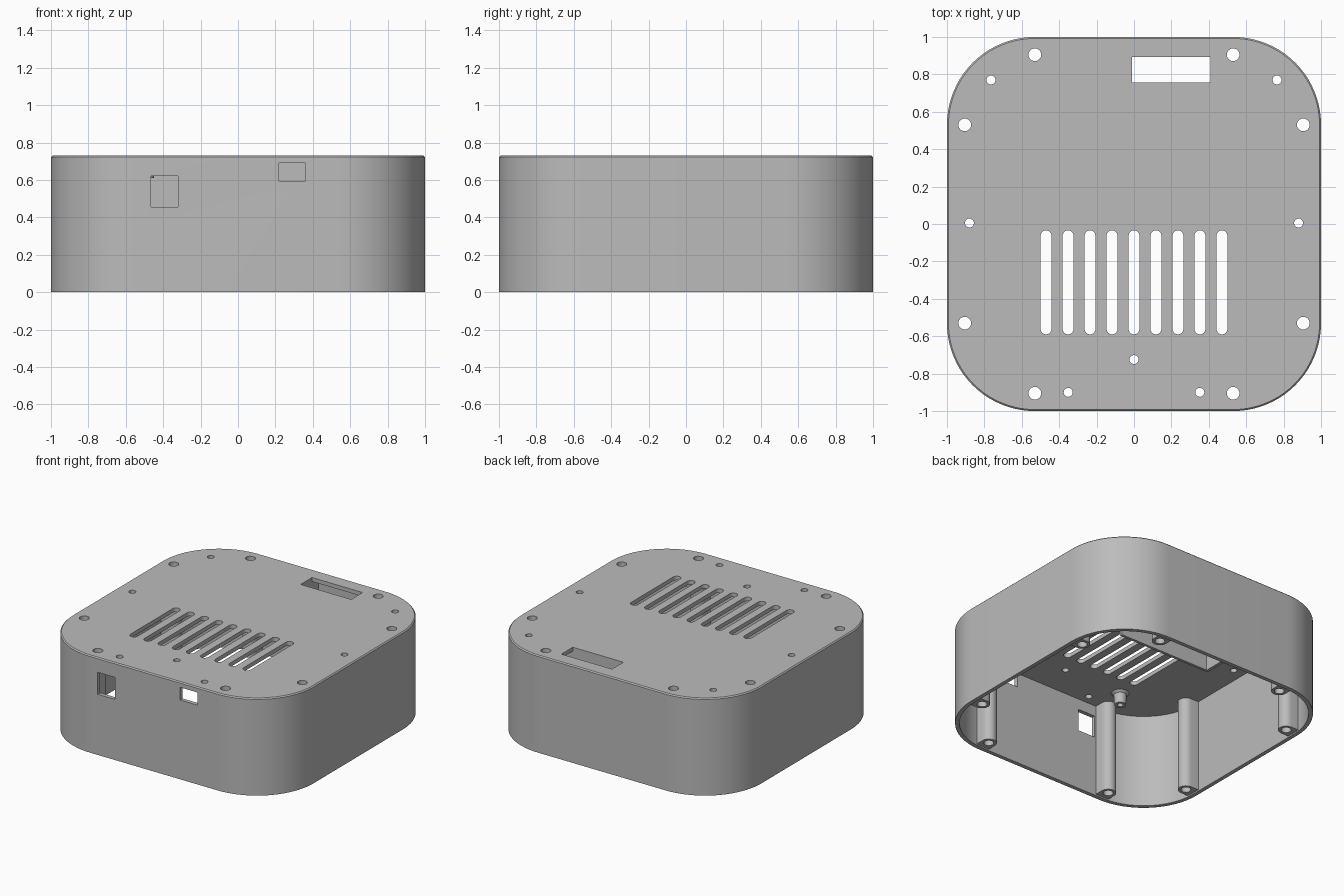
import bpy, bmesh, math
from mathutils import Matrix, Vector

if "Cube" in bpy.data.objects:
    bpy.data.objects.remove(bpy.data.objects["Cube"], do_unlink=True)

HEIGHT, ROOF, WALL, CORNER = 0.73, 0.03, 0.03, 0.47

grey = bpy.data.materials.new("plain grey")
grey.use_nodes = True
grey.diffuse_color = (0.5, 0.5, 0.5, 1)
grey.node_tree.nodes["Principled BSDF"].inputs["Base Color"].default_value = (0.5, 0.5, 0.5, 1)


def rounded(w, d, r, steps):
    """Outline of a rounded rectangle, half sizes w and d."""
    pts = []
    for k, (sx, sy) in enumerate([(1, 1), (-1, 1), (-1, -1), (1, -1)]):
        for i in range(steps + 1):
            a = math.pi / 2 * (k + i / steps)
            pts.append((sx * (w - r) + r * math.cos(a), sy * (d - r) + r * math.sin(a)))
    return pts


def prism(bm, pts, z0, z1, centre=(0, 0)):
    cx, cy = centre
    base = bm.faces.new([bm.verts.new((x + cx, y + cy, z0)) for x, y in pts])
    top = bmesh.ops.extrude_face_region(bm, geom=[base])["geom"]
    verts = [v for v in top if isinstance(v, bmesh.types.BMVert)]
    bmesh.ops.translate(bm, verts=verts, vec=(0, 0, z1 - z0))
    return verts


def box(bm, x0, x1, y0, y1, z0, z1):
    prism(bm, [(x0, y0), (x1, y0), (x1, y1), (x0, y1)], z0, z1)


def rod(bm, x, y, r, z0, z1, sides=24):
    ring = [(r * math.cos(2 * math.pi * i / sides), r * math.sin(2 * math.pi * i / sides))
            for i in range(sides)]
    prism(bm, ring, z0, z1, (x, y))


def make(name, bm):
    bmesh.ops.recalc_face_normals(bm, faces=bm.faces)
    mesh = bpy.data.meshes.new(name)
    bm.to_mesh(mesh)
    bm.free()
    mesh.materials.append(grey)
    obj = bpy.data.objects.new(name, mesh)
    bpy.context.collection.objects.link(obj)
    return obj


def apply_boolean(target, tool, operation):
    mod = target.modifiers.new("boolean", "BOOLEAN")
    mod.operation, mod.object, mod.solver, mod.use_self = operation, tool, "EXACT", True
    bpy.context.view_layer.objects.active = target
    bpy.ops.object.modifier_apply(modifier=mod.name)
    bpy.data.objects.remove(tool, do_unlink=True)


# Outer body with a fine bevel round the top edge
bm = bmesh.new()
outline = rounded(1, 1, CORNER, 20)
top = prism(bm, outline, 0, HEIGHT)
rim = [e for e in bm.edges if all(v.co.z > HEIGHT - 0.001 for v in e.verts)]
bmesh.ops.bevel(bm, geom=rim, offset=0.008, segments=1, affect="EDGES")
case = make("case", bm)

# Hollow inside, open at the bottom
bm = bmesh.new()
inner = 1 - WALL
prism(bm, rounded(inner, inner, CORNER - WALL, 20), -0.1, HEIGHT - ROOF)
apply_boolean(case, make("cavity", bm), "DIFFERENCE")

# Screw posts inside the corners, and the walls beside the rear opening
posts = [(sx * a, sy * b) for sx in (1, -1) for sy in (1, -1) for a, b in ((0.53, 0.905), (0.905, 0.53))]
bm = bmesh.new()
for x, y in posts:
    rod(bm, x, y, 0.055, 0.01, HEIGHT - 0.015)
    # web joining the post to the nearest wall
    if abs(y) > abs(x):
        box(bm, x - 0.055, x + 0.055, min(y, y * 1.085), max(y, y * 1.085), 0.01, HEIGHT - 0.015)
    else:
        box(bm, min(x, x * 1.085), max(x, x * 1.085), y - 0.055, y + 0.055, 0.01, HEIGHT - 0.015)
apply_boolean(case, make("posts", bm), "UNION")

bm = bmesh.new()
box(bm, -0.035, 0.74, 0.735, 0.755, 0.05, HEIGHT - 0.015)
box(bm, -0.035, -0.012, 0.745, 0.98, 0.05, HEIGHT - 0.015)
apply_boolean(case, make("partition", bm), "UNION")

# Flared standoffs under the roof
bm = bmesh.new()
for x in (-0.49, 0.49):
    for z, r0, r1, h in ((0.685, 0.045, 0.085, 0.035), (0.61, 0.04, 0.045, 0.08)):
        bmesh.ops.create_cone(bm, cap_ends=True, segments=24, radius1=r0, radius2=r1, depth=h,
                              matrix=Matrix.Translation((x, -0.73, z + h / 2)))
apply_boolean(case, make("standoffs", bm), "UNION")

# Openings: screw holes, pin holes, vents, rear slot, front windows
bm = bmesh.new()
for x, y in posts:
    rod(bm, x, y, 0.034, -0.1, 1)
for x, y in ((0.765, 0.77), (0.88, 0.005), (0.352, -0.9)):
    for s in (1, -1):
        rod(bm, s * x, y, 0.024, 0.6, 1)
rod(bm, 0, -0.725, 0.024, 0.6, 1)
for x in (-0.49, 0.49):
    rod(bm, x, -0.73, 0.02, 0.5, 0.68)
for i in range(-4, 5):
    prism(bm, rounded(0.029, 0.278, 0.0289, 8), 0.6, 1, (i * 0.1175, -0.312))
box(bm, -0.01, 0.41, 0.757, 0.892, 0.6, 1)
box(bm, -0.465, -0.32, -1.1, -0.9, 0.455, 0.62)
box(bm, 0.22, 0.362, -1.1, -0.9, 0.595, 0.69)
apply_boolean(case, make("openings", bm), "DIFFERENCE")

# Smooth the curved walls and keep crisp edges
bpy.ops.object.select_all(action="DESELECT")
case.select_set(True)
bpy.context.view_layer.objects.active = case
bpy.ops.object.shade_smooth_by_angle(angle=math.radians(30))
